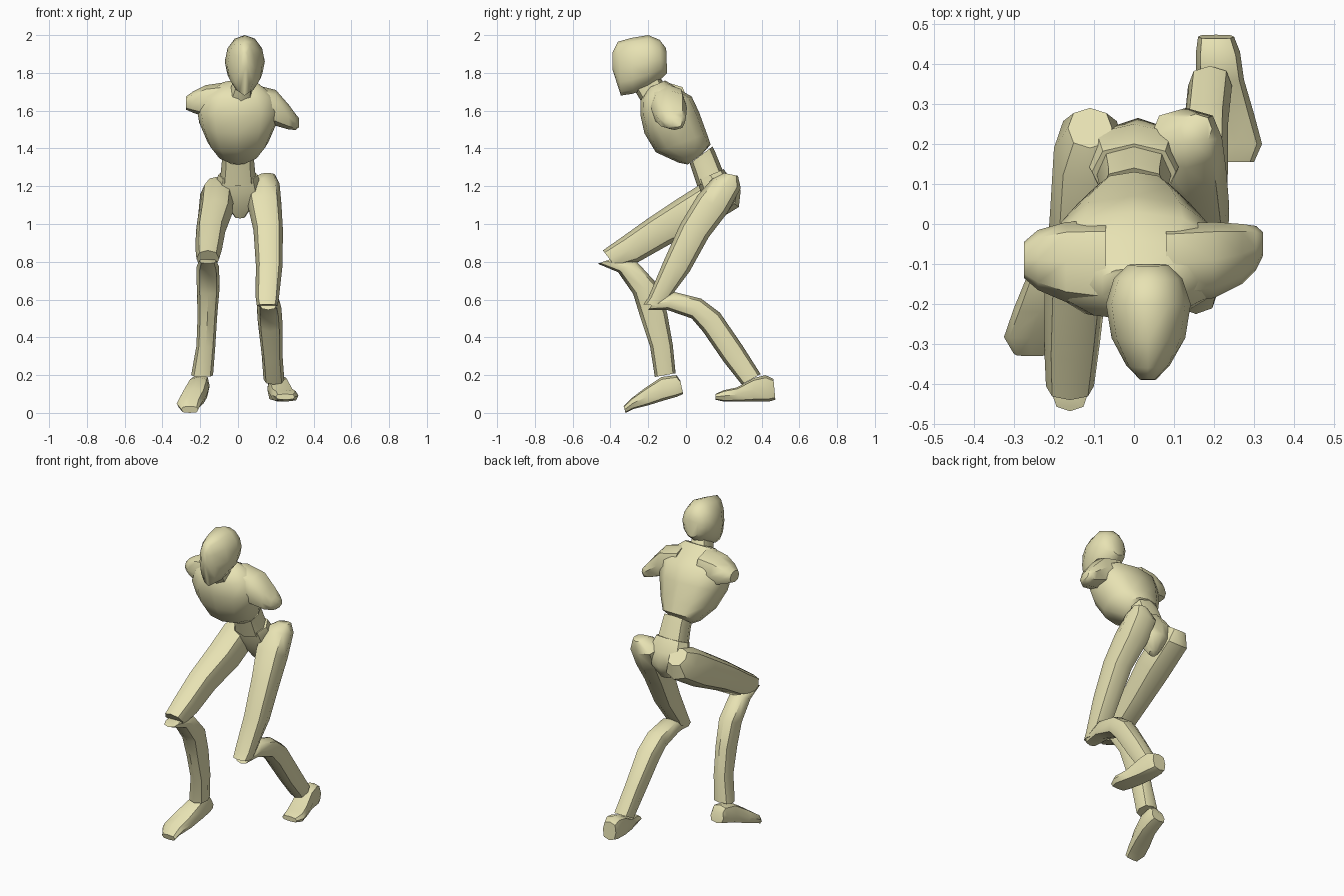
import bpy, bmesh, math
from mathutils import Vector

mat = bpy.data.materials.new("pale_yellow")
mat.diffuse_color = (0.80, 0.76, 0.45, 1)


def loft(name, rings, sides=8, power=0.85):
    """Skin a closed tube through rings given as (centre, half-width, half-depth) vectors."""
    bm = bmesh.new()

    def curve(t):
        return math.copysign(abs(t) ** power, t) if abs(t) > 1e-6 else 0.0

    loops = []
    for c, u, v in rings:
        loops.append([bm.verts.new(c + u * curve(math.cos(2 * math.pi * i / sides))
                                   + v * curve(math.sin(2 * math.pi * i / sides)))
                      for i in range(sides)])
    for a, b in zip(loops, loops[1:]):
        for i in range(sides):
            j = (i + 1) % sides
            bm.faces.new((a[i], a[j], b[j], b[i]))
    bm.faces.new(loops[0])
    bm.faces.new(loops[-1])
    bmesh.ops.recalc_face_normals(bm, faces=bm.faces)
    me = bpy.data.meshes.new(name)
    bm.to_mesh(me)
    bm.free()
    me.polygons.foreach_set("use_smooth", [True] * len(me.polygons))
    me.set_sharp_from_angle(angle=math.radians(45))
    me.materials.append(mat)
    ob = bpy.data.objects.new(name, me)
    bpy.context.collection.objects.link(ob)
    return ob


def side_loft(name, sections, **kw):
    """Sections: x centre, x half-width, then two opposite (y, z) outline points."""
    rings = []
    for x, rx, (y0, z0), (y1, z1) in sections:
        rings.append((Vector((x, (y0 + y1) / 2, (z0 + z1) / 2)), Vector((rx, 0, 0)),
                      Vector((0, (y1 - y0) / 2, (z1 - z0) / 2))))
    return loft(name, rings, **kw)


def stump(name, sections):
    """Sections across x: x, y, z, y half-size, z half-size."""
    loft(name, [(Vector((x, y, z)), Vector((0, ry, 0)), Vector((0, 0, rz)))
                for x, y, z, ry, rz in sections])


# Head, egg-shaped and lofted from the back to the face
side_loft("head", [
    (.035, .050, (-.10, 1.80), (-.105, 1.93)),
    (.035, .085, (-.13, 1.77), (-.14, 1.975)),
    (.036, .106, (-.20, 1.72), (-.20, 2.0)),
    (.036, .092, (-.28, 1.69), (-.29, 1.985)),
    (.035, .055, (-.345, 1.68), (-.36, 1.965)),
    (.035, .020, (-.39, 1.82), (-.388, 1.91))], sides=12, power=1)
side_loft("neck", [
    (.01, .075, (-.22, 1.62), (-.10, 1.72)),
    (.02, .060, (-.25, 1.67), (-.13, 1.765)),
    (.03, .050, (-.28, 1.72), (-.15, 1.82))])

# Torso, leaning forward
side_loft("chest", [
    (0, .06, (.01, 1.315), (.085, 1.37)),
    (0, .11, (-.04, 1.325), (.13, 1.42)),
    (0, .16, (-.16, 1.38), (.11, 1.48)),
    (0, .205, (-.22, 1.48), (.07, 1.59)),
    (0, .22, (-.24, 1.57), (.03, 1.675)),
    (0, .18, (-.24, 1.66), (-.04, 1.715)),
    (.01, .10, (-.20, 1.72), (-.11, 1.76))], sides=12)
stump("left_shoulder", [
    (.08, -.10, 1.64, .10, .10), (.20, -.09, 1.615, .095, .095),
    (.27, -.075, 1.565, .075, .065), (.305, -.06, 1.54, .055, .042),
    (.322, -.05, 1.537, .03, .025)])
stump("right_shoulder", [
    (-.07, -.10, 1.65, .11, .10), (-.17, -.095, 1.65, .10, .085),
    (-.24, -.09, 1.645, .075, .055), (-.275, -.09, 1.64, .045, .035)])
side_loft("waist", [
    (0, .085, (.02, 1.32), (.14, 1.41)),
    (0, .085, (.03, 1.29), (.155, 1.38)),
    (0, .095, (.06, 1.20), (.20, 1.27))])
side_loft("pelvis", [
    (0, .105, (.06, 1.23), (.20, 1.29)),
    (0, .125, (.08, 1.16), (.25, 1.22)),
    (.01, .075, (.12, 1.08), (.265, 1.13)),
    (.01, .028, (.16, 1.03), (.21, 1.045))])

# Left leg, stepping back
side_loft("left_thigh", [
    (.155, .040, (.20, 1.27), (.275, 1.255)),
    (.13, .09, (.14, 1.24), (.29, 1.19)),
    (.14, .09, (.06, 1.15), (.22, 1.06)),
    (.16, .078, (-.03, 1.0), (.12, .93)),
    (.165, .070, (-.12, .80), (.02, .75)),
    (.155, .063, (-.20, .61), (-.07, .63)),
    (.155, .055, (-.225, .575), (-.11, .56))])
side_loft("left_shin", [
    (.16, .045, (-.20, .545), (-.16, .60)),
    (.16, .060, (-.10, .545), (-.06, .64)),
    (.165, .065, (.03, .50), (.08, .605)),
    (.17, .065, (.09, .43), (.18, .53)),
    (.18, .055, (.20, .27), (.30, .355)),
    (.19, .055, (.295, .15), (.395, .205))])
side_loft("left_foot", [
    (.205, .045, (.473, .07), (.463, .18)),
    (.21, .055, (.44, .06), (.42, .20)),
    (.215, .060, (.36, .06), (.36, .185)),
    (.235, .065, (.28, .06), (.27, .135)),
    (.255, .065, (.20, .06), (.20, .12)),
    (.25, .050, (.155, .07), (.155, .10))], power=.65)

# Right leg, bent with the knee forward
side_loft("right_thigh", [
    (-.11, .055, (.19, 1.25), (.29, 1.18)),
    (-.11, .09, (.10, 1.225), (.28, 1.09)),
    (-.12, .09, (-.05, 1.13), (.10, .98)),
    (-.145, .078, (-.20, 1.03), (-.09, .89)),
    (-.155, .070, (-.34, .93), (-.25, .80)),
    (-.16, .060, (-.44, .86), (-.37, .77))])
side_loft("right_shin", [
    (-.16, .045, (-.468, .79), (-.38, .82)),
    (-.16, .060, (-.36, .745), (-.26, .80)),
    (-.158, .060, (-.28, .63), (-.15, .68)),
    (-.162, .052, (-.24, .50), (-.10, .53)),
    (-.17, .050, (-.19, .35), (-.07, .36)),
    (-.19, .058, (-.165, .19), (-.055, .21))])
side_loft("right_foot", [
    (-.20, .045, (-.015, .10), (-.03, .17)),
    (-.20, .050, (-.05, .085), (-.05, .20)),
    (-.21, .055, (-.12, .065), (-.13, .19)),
    (-.235, .065, (-.20, .04), (-.22, .13)),
    (-.26, .065, (-.28, .02), (-.285, .08)),
    (-.255, .045, (-.32, .0), (-.33, .035))], power=.65)
